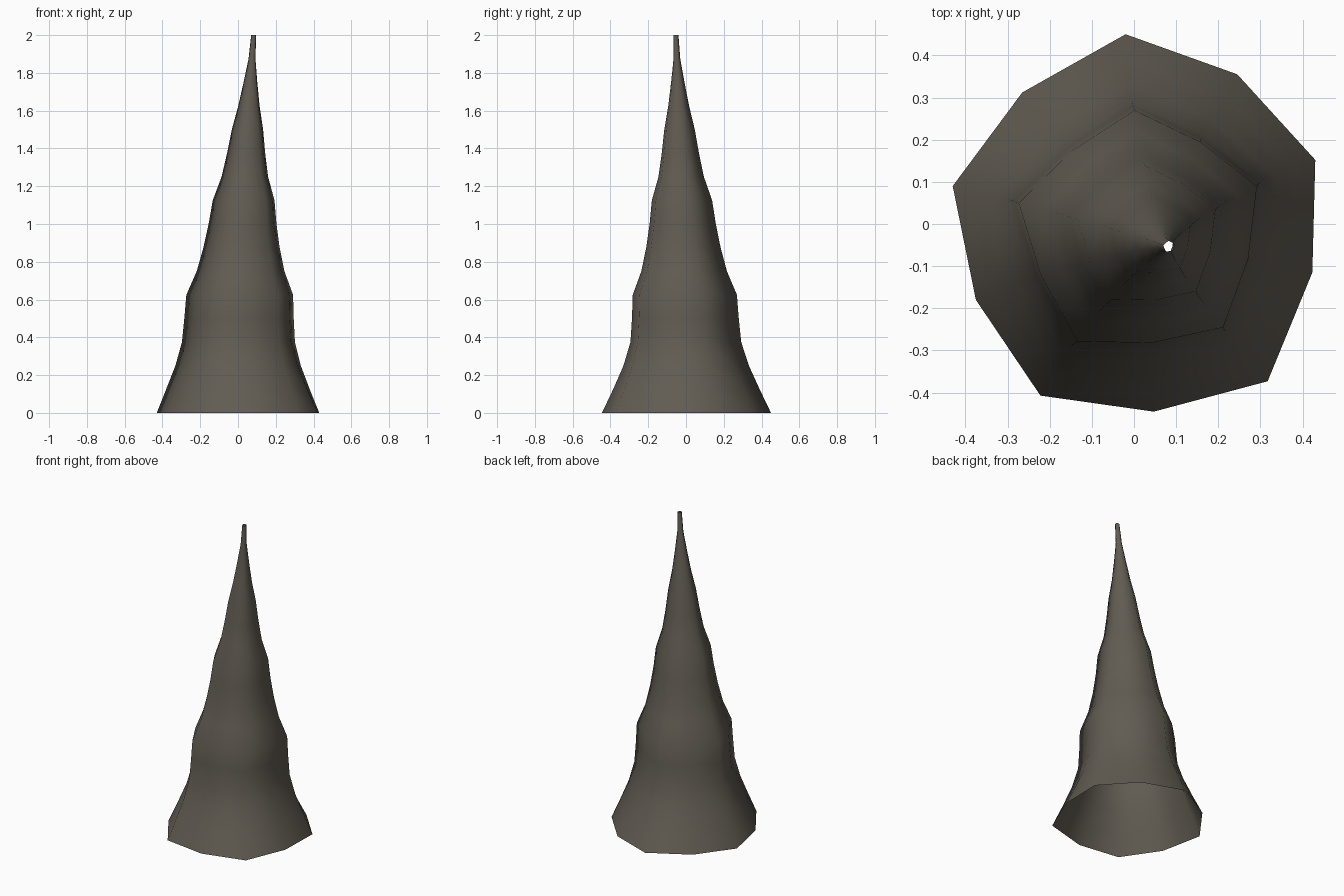
import bpy, bmesh
from mathutils import Vector

cube = bpy.data.objects.get("Cube")
if cube:
    bpy.data.objects.remove(cube, do_unlink=True)

# Dark stone colour
stone = bpy.data.materials.new("dark_brown_grey")
stone.use_nodes = True
color = (0.12, 0.107, 0.085, 1)
stone.diffuse_color = color
bsdf = stone.node_tree.nodes["Principled BSDF"]
bsdf.inputs["Base Color"].default_value = color
bsdf.inputs["Roughness"].default_value = 0.9

# Flared ten-sided foot outline, and the five-cornered outline of the shaft
foot = [(-.02, .45), (.245, .355), (.43, .152), (.423, -.115), (.317, -.373),
        (.047, -.445), (-.222, -.407), (-.375, -.18), (-.43, .09), (-.265, .312)]
corners = [(-.01, .28), (.28, .1), (.2, -.235), (-.145, -.268), (-.285, .06)]
shaft = []
for i, c in enumerate(corners):
    a, b = Vector(c), Vector(corners[(i + 1) % 5])
    shaft += [a, (a + b) / 2 * 1.08]
foot = [Vector(p) for p in foot]

# Shaft half-width at evenly spaced heights, swelling into ridges
widths = [.44, .385, .333, .297, .287, .28, .23, .2, .178, .162,
          .122, .1, .082, .056, .036, .018, .013]

bm = bmesh.new()
rings = []
for i, w in enumerate(widths):
    z = i * 0.125
    t = z / 2
    lean = Vector((.083 * t ** 1.7, -.053 * t ** 1.4))
    blend = min(1, z / 0.4)
    ring = []
    for f, s in zip(foot, shaft):
        p = (f / .44).lerp(s / .28, blend) * w + lean
        ring.append(bm.verts.new((p.x, p.y, z)))
    rings.append(ring)

# Open-ended skin between the rings
for low, high in zip(rings, rings[1:]):
    for j in range(10):
        k = (j + 1) % 10
        bm.faces.new((low[j], low[k], high[k], high[j]))
bmesh.ops.recalc_face_normals(bm, faces=bm.faces)
for f in bm.faces:
    f.smooth = True

mesh = bpy.data.meshes.new("stone_spire")
bm.to_mesh(mesh)
bm.free()
mesh.materials.append(stone)
spire = bpy.data.objects.new("stone_spire", mesh)
bpy.context.collection.objects.link(spire)
